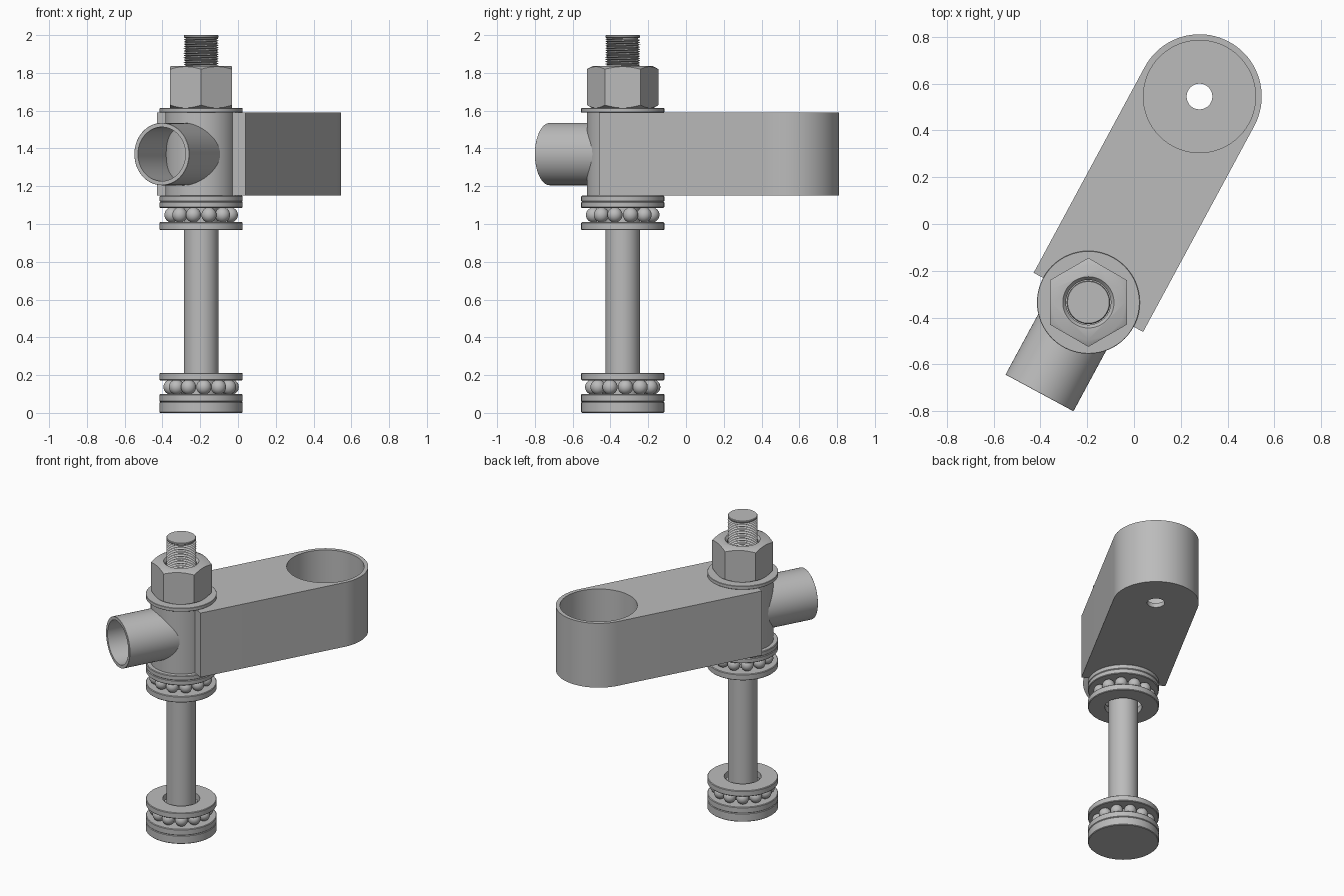
import bpy, bmesh, math
from mathutils import Matrix, Vector

cube = bpy.data.objects.get("Cube")
if cube:
    bpy.data.objects.remove(cube, do_unlink=True)

steel = bpy.data.materials.new("grey_steel")
steel.use_nodes = True
GREY = (0.5, 0.5, 0.5, 1)
steel.diffuse_color = GREY
steel.node_tree.nodes["Principled BSDF"].inputs["Base Color"].default_value = GREY

# Post axis, and the frame whose local +y runs along the arm
POST = Matrix.Translation((-0.195, -0.335, 0))
ARM = POST @ Matrix.Rotation(-math.atan2(0.475, 0.88), 4, 'Z')


def finish(name, bm, matrix=POST):
    bmesh.ops.recalc_face_normals(bm, faces=bm.faces)
    bm.transform(matrix)
    mesh = bpy.data.meshes.new(name)
    bm.to_mesh(mesh)
    bm.free()
    mesh.materials.append(steel)
    ob = bpy.data.objects.new(name, mesh)
    bpy.context.collection.objects.link(ob)
    return ob


def activate(ob):
    bpy.ops.object.select_all(action='DESELECT')
    ob.select_set(True)
    bpy.context.view_layer.objects.active = ob


def smooth(ob):
    activate(ob)
    bpy.ops.object.shade_smooth_by_angle(angle=math.radians(32))
    return ob


def lathe(name, profile, closed=False, matrix=POST, steps=64):
    """Spin (radius, height) points about the local z axis."""
    bm = bmesh.new()
    vs = [bm.verts.new((r, 0, z)) for r, z in profile]
    es = [bm.edges.new(pair) for pair in zip(vs, vs[1:])]
    if closed:
        es.append(bm.edges.new((vs[-1], vs[0])))
    bmesh.ops.spin(bm, geom=vs + es, cent=(0, 0, 0), axis=(0, 0, 1),
                   angle=math.tau, steps=steps, use_merge=True)
    bmesh.ops.remove_doubles(bm, verts=bm.verts, dist=1e-5)
    return smooth(finish(name, bm, matrix))


def disc(name, r, z0, z1, b=0.004, matrix=POST):
    return lathe(name, [(0, z0), (r - b, z0), (r, z0 + b), (r, z1 - b), (r - b, z1), (0, z1)],
                 matrix=matrix)


def ring(name, r_in, r, z0, z1, b=0.004, matrix=POST):
    return lathe(name, [(r_in, z0), (r - b, z0), (r, z0 + b), (r, z1 - b), (r - b, z1), (r_in, z1)],
                 True, matrix)


def prism(name, points, z0, z1, matrix):
    bm = bmesh.new()
    face = bm.faces.new([bm.verts.new((x, y, z0)) for x, y in points])
    out = bmesh.ops.extrude_face_region(bm, geom=[face])
    top = [g for g in out["geom"] if isinstance(g, bmesh.types.BMVert)]
    bmesh.ops.translate(bm, verts=top, vec=(0, 0, z1 - z0))
    return finish(name, bm, matrix)


def boolean(ob, cutter, operation):
    mod = ob.modifiers.new("cut", 'BOOLEAN')
    mod.operation, mod.solver, mod.object = operation, 'EXACT', cutter
    activate(ob)
    bpy.ops.object.modifier_apply(modifier=mod.name)
    bpy.data.objects.remove(cutter, do_unlink=True)
    smooth(ob)


def balls(name, z, phase):
    bm = bmesh.new()
    for i in range(12):
        a = math.tau * i / 12 + phase
        spot = Vector((0.16 * math.cos(a), 0.16 * math.sin(a), z))
        bmesh.ops.create_uvsphere(bm, u_segments=24, v_segments=14, radius=0.04,
                                  matrix=Matrix.Translation(spot))
    return smooth(finish(name, bm))


# Lower thrust bearing and base
R, HOLE = 0.22, 0.115
disc("base_disc", R, 0, 0.058)
ring("lower_bearing_bottom_race", HOLE, R, 0.058, 0.1)
balls("lower_bearing_balls", 0.137, -math.pi / 2 + 0.09)
ring("lower_bearing_top_race", HOLE, R, 0.172, 0.212)

# Post
lathe("post", [(0, 0.03), (0.092, 0.03), (0.092, 1.8), (0, 1.8)])

# Upper thrust bearing
ring("upper_bearing_bottom_race", HOLE, R, 0.968, 1.01)
balls("upper_bearing_balls", 1.048, math.pi / 12)
ring("upper_bearing_top_race", HOLE, R, 1.085, 1.118)
ring("upper_spacer", HOLE, R, 1.118, 1.15)

# Sleeve around the post, with the open side pipe
disc("sleeve", 0.19, 1.14, 1.6)
PIPE = ARM @ Matrix.Translation((0, 0, 1.37)) @ Matrix.Rotation(math.pi / 2, 4, 'X')
ring("side_pipe", 0.143, 0.165, 0.08, 0.44, 0.001, PIPE)

# Arm: straight from the post axis, rounded at the far end
W, L = 0.266, 1.0
outline = [(-W, 0), (W, 0)]
outline += [(W * math.cos(math.pi * i / 40), L + W * math.sin(math.pi * i / 40)) for i in range(41)]
arm = prism("arm", outline, 1.15, 1.59, ARM)
END = ARM @ Matrix.Translation((0, L, 0))
pocket = lathe("pocket_cutter", [(0, 1.0), (0.055, 1.0), (0.055, 1.18), (0.24, 1.18),
                                 (0.24, 1.7), (0, 1.7)], matrix=END)
boolean(arm, pocket, 'DIFFERENCE')

# Washer and chamfered hex nut
ring("washer", 0.1, R, 1.59, 1.614, 0.002)
hexagon = [(0.19 * math.sin(math.pi * i / 3), 0.19 * math.cos(math.pi * i / 3)) for i in range(6)]
nut = prism("hex_nut", hexagon, 1.614, 1.836, POST)
envelope = lathe("nut_envelope", [(0.096, 1.6), (0.14, 1.6), (0.2, 1.636), (0.2, 1.814),
                                  (0.158, 1.8365), (0.11, 1.8365), (0.096, 1.82)], True)
boolean(nut, envelope, 'INTERSECT')

# Threaded top of the post: helical ridge over a core, closed by an end cap
PITCH, TURNS = 0.012, 16
bm = bmesh.new()
vs = [bm.verts.new(p) for p in ((0.08, 0, 0), (0.093, 0, PITCH / 2), (0.08, 0, PITCH))]
for pair in zip(vs, vs[1:]):
    bm.edges.new(pair)
thread = finish("thread", bm, Matrix.Identity(4))
thread.matrix_world = POST @ Matrix.Translation((0, 0, 1.988 - PITCH * (TURNS + 1)))
screw = thread.modifiers.new("helix", 'SCREW')
screw.screw_offset, screw.iterations = PITCH, TURNS
screw.steps = screw.render_steps = 40
screw.use_smooth_shade = False
screw.use_normal_calculate = True
activate(thread)
bpy.ops.object.modifier_apply(modifier=screw.name)
disc("thread_core", 0.081, 1.78, 1.99)
disc("thread_end_cap", 0.092, 1.986, 2.0, 0.003)
